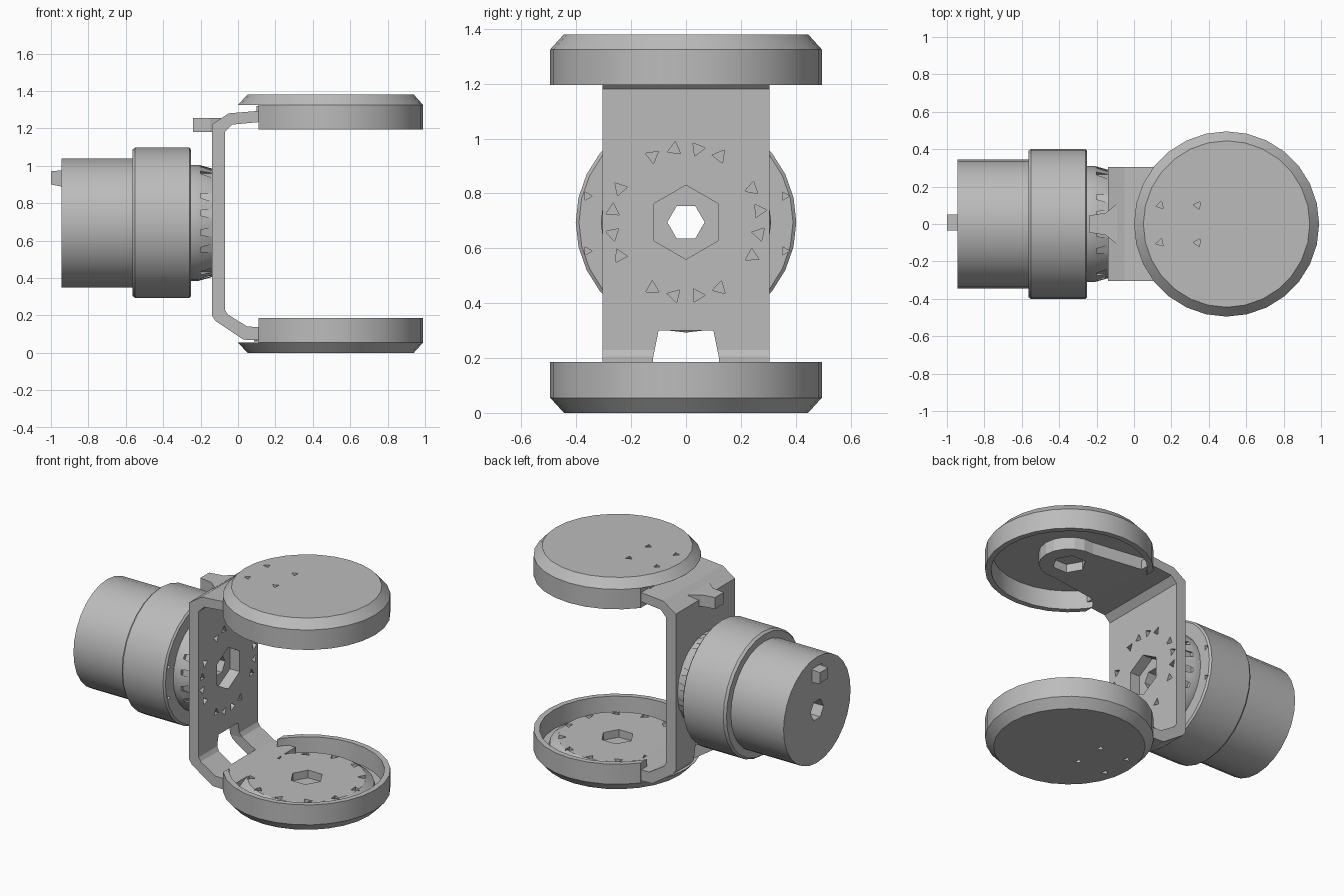
import bpy, bmesh, math
from math import cos, sin, pi, radians
from mathutils import Vector

cube = bpy.data.objects.get("Cube")
if cube:
    bpy.data.objects.remove(cube)

grey = bpy.data.materials.new("machined grey")
grey.use_nodes = True
grey.diffuse_color = (0.5, 0.5, 0.5, 1)
grey.node_tree.nodes["Principled BSDF"].inputs["Base Color"].default_value = (0.5, 0.5, 0.5, 1)

AXIS_Z = 0.695   # height of the motor axis
CUP_X = 0.495    # centre of both cups
HEIGHT = 1.38

# Local (a, b, depth) to world, for each extrusion direction
along_x = lambda a, b, h: Vector((h, a, b))
along_y = lambda a, b, h: Vector((a, h, b))
along_z = lambda a, b, h: Vector((a, b, h))


def finish(name, bm):
    bmesh.ops.remove_doubles(bm, verts=bm.verts, dist=1e-5)
    bmesh.ops.recalc_face_normals(bm, faces=bm.faces)
    mesh = bpy.data.meshes.new(name)
    bm.to_mesh(mesh)
    bm.free()
    mesh.materials.append(grey)
    obj = bpy.data.objects.new(name, mesh)
    bpy.context.collection.objects.link(obj)
    return obj


def prism(name, outline, lo, hi, place):
    bm = bmesh.new()
    a = [bm.verts.new(place(u, v, lo)) for u, v in outline]
    b = [bm.verts.new(place(u, v, hi)) for u, v in outline]
    n = len(a)
    bm.faces.new(a)
    bm.faces.new(b[::-1])
    for i in range(n):
        bm.faces.new((a[i], b[i], b[(i + 1) % n], a[(i + 1) % n]))
    return finish(name, bm)


def lathe(name, profile, place, steps=28):
    bm = bmesh.new()
    rings = []
    for k in range(steps):
        t = 2 * pi * k / steps
        rings.append([bm.verts.new(place(r * cos(t), r * sin(t), h)) for r, h in profile])
    for k in range(steps):
        p, q = rings[k], rings[(k + 1) % steps]
        for j in range(len(profile) - 1):
            loop = [p[j], p[j + 1], q[j + 1], q[j]]
            if profile[j][0] == 0:
                loop.remove(q[j])
            if profile[j + 1][0] == 0:
                loop.remove(q[j + 1])
            bm.faces.new(loop)
    return finish(name, bm)


def ngon(u, v, r, n, turn=0.0):
    return [(u + r * cos(turn + 2 * pi * i / n), v + r * sin(turn + 2 * pi * i / n))
            for i in range(n)]


def rect(u0, u1, v0, v1):
    return [(u0, v0), (u1, v0), (u1, v1), (u0, v1)]


def cut(obj, cutters):
    for c in cutters:
        c.hide_render = True
        mod = obj.modifiers.new("cut", "BOOLEAN")
        mod.operation = "DIFFERENCE"
        mod.solver = "EXACT"
        mod.object = c
        bpy.context.view_layer.objects.active = obj
        bpy.ops.object.modifier_apply(modifier=mod.name)
        bpy.data.objects.remove(c)


def smooth(obj):
    bpy.ops.object.select_all(action="DESELECT")
    obj.select_set(True)
    bpy.context.view_layer.objects.active = obj
    bpy.ops.object.shade_smooth_by_angle(angle=radians(30))


# Motor: rear can, wide collar and narrow boss on one axis
def motor_place(a, b, h):
    return Vector((h, a, b + AXIS_Z))


motor = lathe("motor_body", [
    (0, -0.945), (0.345, -0.945), (0.345, -0.565), (0.39, -0.565), (0.402, -0.55),
    (0.402, -0.26), (0.39, -0.25), (0.31, -0.25), (0.31, -0.21), (0.29, -0.14), (0, -0.14)],
    motor_place)
holes = [prism("bore", ngon(0, AXIS_Z, 0.068, 6), -1.1, 0, along_x)]
for s in (-1, 1):
    for z in (0.59, 0.79):
        holes.append(prism("collar_pit", ngon(s * 0.36, z, 0.018, 3), -0.28, -0.2, along_x))
holes.append(prism("socket", rect(-0.05, 0.05, 0.89, 0.98), -1.0, -0.9, along_x))
for k in range(16):
    t = radians(90 * (k // 4) + (-28, -10, 10, 28)[k % 4])
    holes.append(prism("boss_pit", ngon(0.3 * cos(t), AXIS_Z + 0.3 * sin(t), 0.03, 3, t),
                       -0.2, -0.1, along_x))
cut(motor, holes)
smooth(motor)

# Connector pin on the back of the motor
prism("connector_pin", [(-1.0, 0.9), (-0.9, 0.88), (-0.9, 0.98), (-1.0, 0.97)],
      -0.035, 0.05, along_y)

# Bent bracket: upright plate with a bend at each end
bracket = prism("bracket", [
    (-0.14, 0.2), (-0.12, 0.17), (0.03, 0.07), (0.2, 0.065), (0.2, 0.135), (0.05, 0.14),
    (-0.055, 0.205), (-0.07, 0.23), (-0.07, 1.18), (-0.03, 1.22), (0.13, 1.235),
    (0.13, 1.295), (-0.05, 1.28), (-0.14, 1.22)], -0.305, 0.305, along_y)
holes = [
    prism("window", [(-0.125, 0), (0.125, 0), (0.12, 0.2), (0.1, 0.3), (-0.1, 0.3),
                     (-0.12, 0.2)], -0.3, 0.04, along_x),
    prism("hub_hole", ngon(0, AXIS_Z, 0.135, 6, pi / 6), -0.2, 0, along_x)]
for k in range(16):
    t = radians(90 * (k // 4) + (-27, -9, 9, 27)[k % 4])
    holes.append(prism("screw_pit", ngon(0.27 * cos(t), AXIS_Z + 0.27 * sin(t), 0.028, 3, t + k),
                       -0.11, 0, along_x))
cut(bracket, holes)

# Tab behind the top bend
prism("rear_tab", [(-0.24, -0.045), (-0.15, -0.06), (-0.09, -0.11), (-0.09, 0.11),
                   (-0.15, 0.06), (-0.24, 0.045)], 1.18, 1.255, along_z)

# Tongue that carries the upper cup, tapering to a round end
tongue = [(0.1, 0.23), (0.1, -0.23)]
tongue += [(CUP_X + 0.18 * cos(t), 0.18 * sin(t))
           for t in [radians(-100 + 20 * i) for i in range(11)]]
top_arm = prism("upper_tongue", tongue, 1.235, 1.32, along_z)
cut(top_arm, [prism("hub_hole", ngon(CUP_X, 0, 0.1, 6), 1.1, 1.29, along_z)])


# Two round cups, mirrored about mid height, each notched for the bracket
def make_cup(name, flip):
    level = (lambda z: HEIGHT - z) if flip else (lambda z: z)
    place = lambda a, b, h: Vector((a + CUP_X, b, level(h)))
    cup = lathe(name, [(0, 0), (0.445, 0), (0.495, 0.055), (0.495, 0.185),
                       (0.46, 0.185), (0.455, 0.065), (0, 0.065)], place)
    raised = lambda a, b, h: Vector((a, b, level(h)))
    holes = [prism("notch", rect(-0.1, 0.11, -0.31, 0.31), 0.056, 0.3, raised)]
    for x in (0.14, 0.34):
        for y in (-0.1, 0.1):
            holes.append(prism("pit", ngon(x, y, 0.024, 3, x * 9), -0.1, 0.04, raised))
    cut(cup, holes)
    smooth(cup)


make_cup("lower_cup", False)
make_cup("upper_cup", True)

# Round horn disc in the lower cup
horn = lathe("horn_disc", [(0, 0.06), (0.41, 0.06), (0.40, 0.1), (0.35, 0.135), (0, 0.135)],
             lambda a, b, h: Vector((a + CUP_X, b, h)))
holes = [prism("hub_hole", ngon(CUP_X, 0, 0.1, 6), 0.085, 0.3, along_z)]
for k in range(12):
    t = 2 * pi * k / 12 + 0.1
    holes.append(prism("rim_pit", ngon(CUP_X + 0.33 * cos(t), 0.33 * sin(t), 0.03, 3, t + k),
                       0.1, 0.3, along_z))
cut(horn, holes)
smooth(horn)
